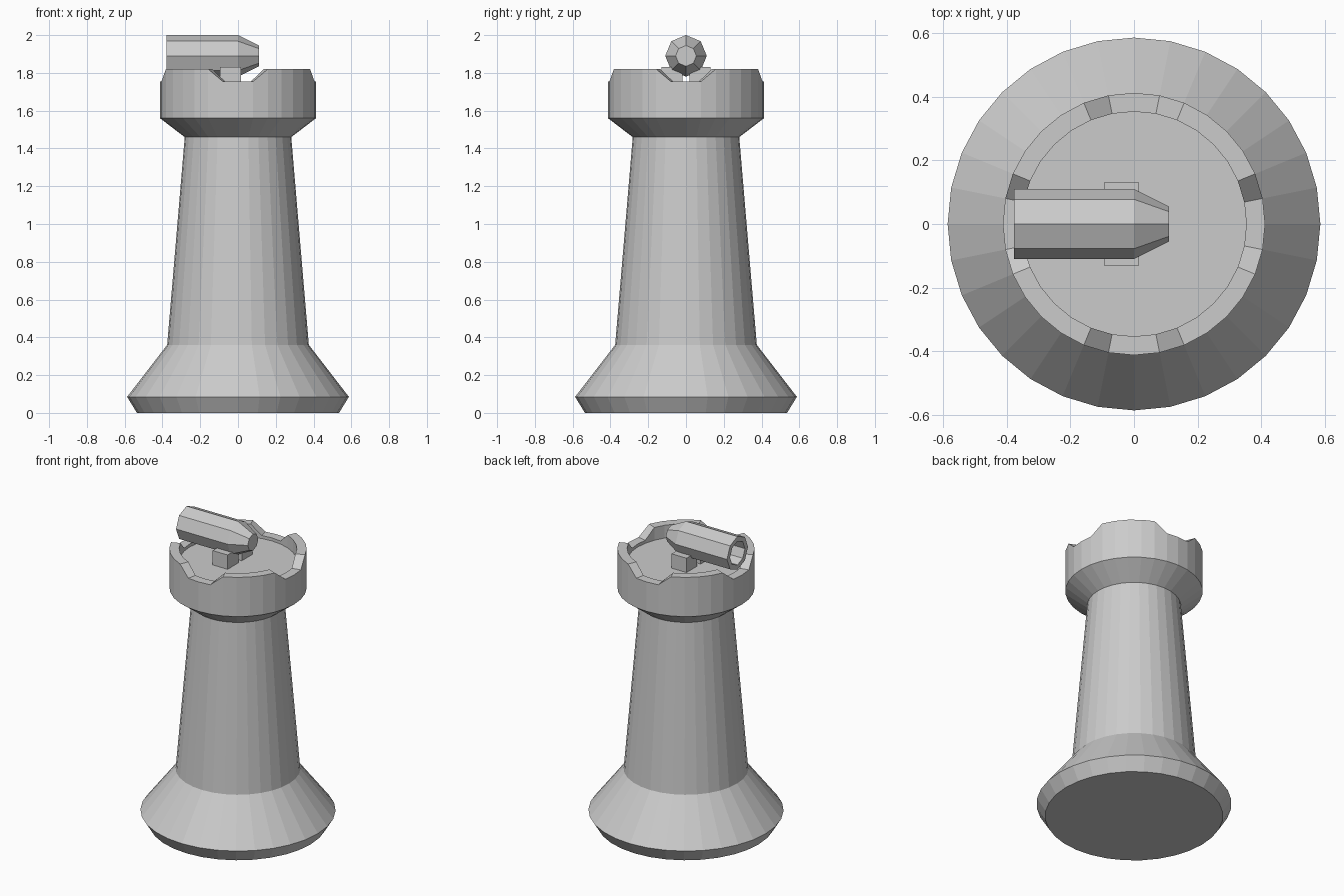
import bpy, bmesh
from math import cos, sin, pi

if "Cube" in bpy.data.objects:
    bpy.data.objects.remove(bpy.data.objects["Cube"])

RIM, NOTCH, FLOOR = 1.82, 1.755, 1.735


def finish(name, bm):
    bmesh.ops.recalc_face_normals(bm, faces=bm.faces)
    mesh = bpy.data.meshes.new(name)
    bm.to_mesh(mesh)
    bm.free()
    obj = bpy.data.objects.new(name, mesh)
    bpy.context.collection.objects.link(obj)
    return obj


def lathe(name, profile, sides, place):
    """Spin (radius, height) points into rings, capping both ends."""
    bm = bmesh.new()
    rings = [[bm.verts.new(place(r, h, i)) for i in range(sides)] for r, h in profile]
    for a, b in zip(rings, rings[1:]):
        for i in range(sides):
            j = (i + 1) % sides
            bm.faces.new((a[i], a[j], b[j], b[i]))
    bm.faces.new(rings[0])
    bm.faces.new(rings[-1])
    return finish(name, bm)


# Tower: flared foot, tapered shaft, notched parapet and sunken floor
def tower_point(r, h, i):
    if h == RIM and i % 8 in (0, 1, 7):
        h = NOTCH
    a = 2 * pi * i / 32
    return (r * cos(a), r * sin(a), h)


lathe("tower", [(0.535, 0), (0.587, 0.085), (0.375, 0.36), (0.282, 1.46),
                (0.413, 1.56), (0.413, RIM), (0.354, RIM), (0.354, FLOOR)],
      32, tower_point)


# Cannon: eight-sided barrel pointing to -x with a hollow muzzle
def barrel_point(r, h, i):
    a = 2 * pi * i / 8
    return (h, r * cos(a), 1.89 + r * sin(a))


lathe("cannon_barrel", [(0.055, 0.11), (0.11, 0.0), (0.11, -0.378),
                        (0.078, -0.378), (0.078, -0.25)], 8, barrel_point)

# Cannon mounts: one block on each side
for side, label in ((-1, "front"), (1, "back")):
    bm = bmesh.new()
    bmesh.ops.create_cube(bm, size=1)
    bmesh.ops.scale(bm, vec=(0.11, 0.112, 0.10), verts=bm.verts)
    bmesh.ops.translate(bm, vec=(-0.04, side * 0.074, 1.78), verts=bm.verts)
    finish("cannon_mount_" + label, bm)
